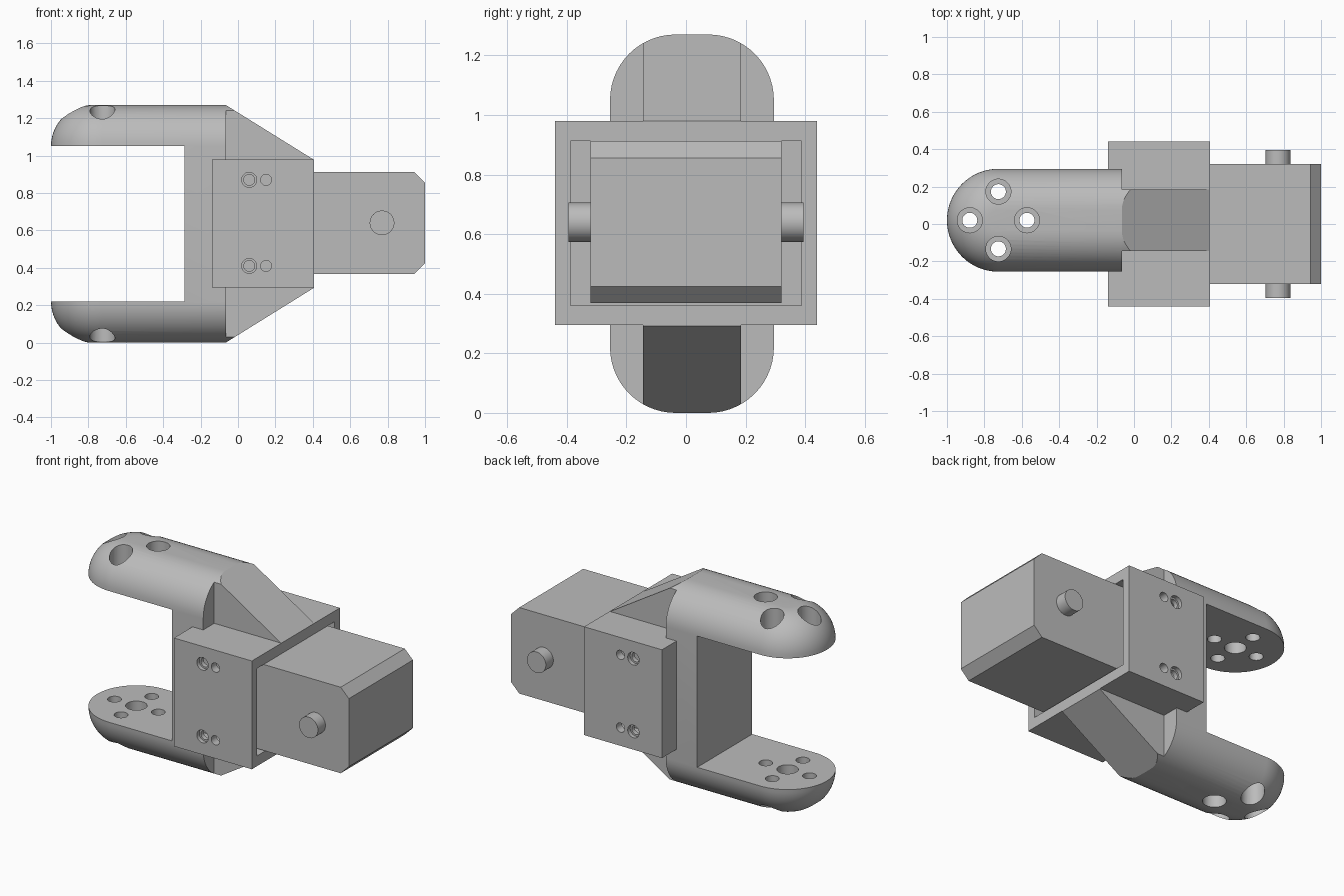
import bpy, bmesh
from math import sin, cos, pi, radians
from mathutils import Matrix, Vector

if "Cube" in bpy.data.objects:
    bpy.data.objects.remove(bpy.data.objects["Cube"], do_unlink=True)

grey = bpy.data.materials.new("plain grey")
grey.use_nodes = True
grey.diffuse_color = (0.5, 0.5, 0.5, 1)
grey.node_tree.nodes["Principled BSDF"].inputs["Base Color"].default_value = (0.5, 0.5, 0.5, 1)

MID_Z, HEIGHT = 0.635, 1.27    # symmetry height and total height
ARM_Y = 0.02                   # centre line of the fork
ARM_X, ARM_R = -0.725, 0.275   # rounded arm tip
FILLET = 0.22


def make(name, bm):
    bmesh.ops.recalc_face_normals(bm, faces=bm.faces)
    mesh = bpy.data.meshes.new(name)
    bm.to_mesh(mesh)
    bm.free()
    mesh.materials.append(grey)
    obj = bpy.data.objects.new(name, mesh)
    bpy.context.collection.objects.link(obj)
    return obj


def box(name, x, y, z):
    bm = bmesh.new()
    bmesh.ops.create_cube(bm, size=1)
    for v in bm.verts:
        v.co = Vector([(r[0] + r[1]) / 2 + c * (r[1] - r[0]) for c, r in zip(v.co, (x, y, z))])
    return make(name, bm)


def prism(name, outline, y0, y1):
    """Outline in x and z, extruded along y."""
    bm = bmesh.new()
    face = bm.faces.new([bm.verts.new((x, y0, z)) for x, z in outline])
    new = bmesh.ops.extrude_face_region(bm, geom=[face])["geom"]
    bmesh.ops.translate(bm, vec=(0, y1 - y0, 0), verts=[g for g in new if isinstance(g, bmesh.types.BMVert)])
    return make(name, bm)


def rod(name, centre, radius, length, axis="Z"):
    bm = bmesh.new()
    turn = Matrix.Rotation(pi / 2, 4, "X") if axis == "Y" else Matrix()
    bmesh.ops.create_cone(bm, cap_ends=True, segments=40, radius1=radius, radius2=radius,
                          depth=length, matrix=Matrix.Translation(centre) @ turn)
    return make(name, bm)


def rounded_bar(name, x_end):
    """Upright slab with a round end and filleted top and bottom."""
    bm = bmesh.new()
    steps, arc = 14, 40
    angles = [pi / 2 * i / steps for i in range(steps + 1)]
    levels = [(1 - cos(a), FILLET - FILLET * sin(a)) for a in reversed(angles)]
    levels += [(1 - cos(a), HEIGHT - FILLET + FILLET * sin(a)) for a in angles]
    rings = []
    for inset, z in levels:
        r = ARM_R - FILLET * inset
        pts = [(x_end, ARM_Y + r)]
        for i in range(arc + 1):
            a = pi / 2 + pi * i / arc
            pts.append((ARM_X + r * cos(a), ARM_Y + r * sin(a)))
        pts.append((x_end, ARM_Y - r))
        rings.append([bm.verts.new((x, y, z)) for x, y in pts])
    n = len(rings[0])
    for low, high in zip(rings, rings[1:]):
        for i in range(n - 1):
            bm.faces.new((low[i], low[i + 1], high[i + 1], high[i]))
    bm.faces.new(rings[0])
    bm.faces.new(rings[-1])
    # flat rear face
    bm.faces.new([r[0] for r in rings] + [r[-1] for r in reversed(rings)])
    return make(name, bm)


def carve(obj, cutter, operation="DIFFERENCE"):
    mod = obj.modifiers.new("carve", "BOOLEAN")
    mod.operation, mod.object, mod.solver = operation, cutter, "EXACT"
    graph = bpy.context.evaluated_depsgraph_get()
    mesh = bpy.data.meshes.new_from_object(obj.evaluated_get(graph))
    obj.modifiers.clear()
    obj.data = mesh
    bpy.data.objects.remove(cutter, do_unlink=True)


def smooth(obj):
    bpy.ops.object.select_all(action="DESELECT")
    obj.select_set(True)
    bpy.context.view_layer.objects.active = obj
    bpy.ops.object.shade_smooth_by_angle(angle=radians(25))


# Fork with two arms
fork = rounded_bar("fork", -0.065)
carve(fork, box("gap", (-1.2, -0.285), (-0.5, 0.5), (FILLET, HEIGHT - FILLET)))

# Mounting holes through both arms, with wide counterbores from outside
for dx, dy in ((0.153, 0), (-0.153, 0), (0, 0.153), (0, -0.153)):
    x, y = ARM_X + dx, ARM_Y + dy
    carve(fork, rod("hole", (x, y, MID_Z), 0.04, 2))
    for side in (-1, 1):
        carve(fork, rod("counterbore", (x, y, MID_Z + side * 0.625), 0.067, 0.3))
# Blind centre recess on the inner faces
carve(fork, rod("recess", (ARM_X, ARM_Y, MID_Z), 0.062, 1.03))
smooth(fork)

# Sloped gussets above and below the housing
for name, side in (("upper_gusset", 1), ("lower_gusset", -1)):
    outline = [(-0.1, 0.33), (0.405, 0.33), (0.405, 0.343), (-0.065, 0.635), (-0.1, 0.635)]
    gusset = prism(name, [(x, MID_Z + side * z) for x, z in outline], -0.145, 0.185)
    carve(gusset, rounded_bar("limit", 0.6), "INTERSECT")
    smooth(gusset)

# Open housing with stepped screw holes on both sides
housing = box("housing", (-0.14, 0.405), (-0.44, 0.44), (0.295, 0.98))
carve(housing, box("cavity", (-0.06, 0.6), (-0.387, 0.387), (0.36, 0.913)))
for z in (0.41, 0.87):
    for x in (0.06, 0.15):
        carve(housing, rod("screw_hole", (x, 0, z), 0.029, 1, "Y"))
    for side in (-1, 1):
        carve(housing, rod("screw_seat", (0.06, side * 0.45, z), 0.04, 0.07, "Y"))
smooth(housing)

# Chamfered block sliding in the housing
half, chamfer = 0.272, 0.057
block = prism("block", [(-0.06, MID_Z + 0.005 - half), (1 - chamfer, MID_Z + 0.005 - half),
                        (1, MID_Z + 0.005 - half + chamfer), (1, MID_Z + 0.005 + half - chamfer),
                        (1 - chamfer, MID_Z + 0.005 + half), (-0.06, MID_Z + 0.005 + half)], -0.32, 0.32)

# Pivot pin through the block
smooth(rod("pivot_pin", (0.77, 0, 0.64), 0.066, 0.79, "Y"))
